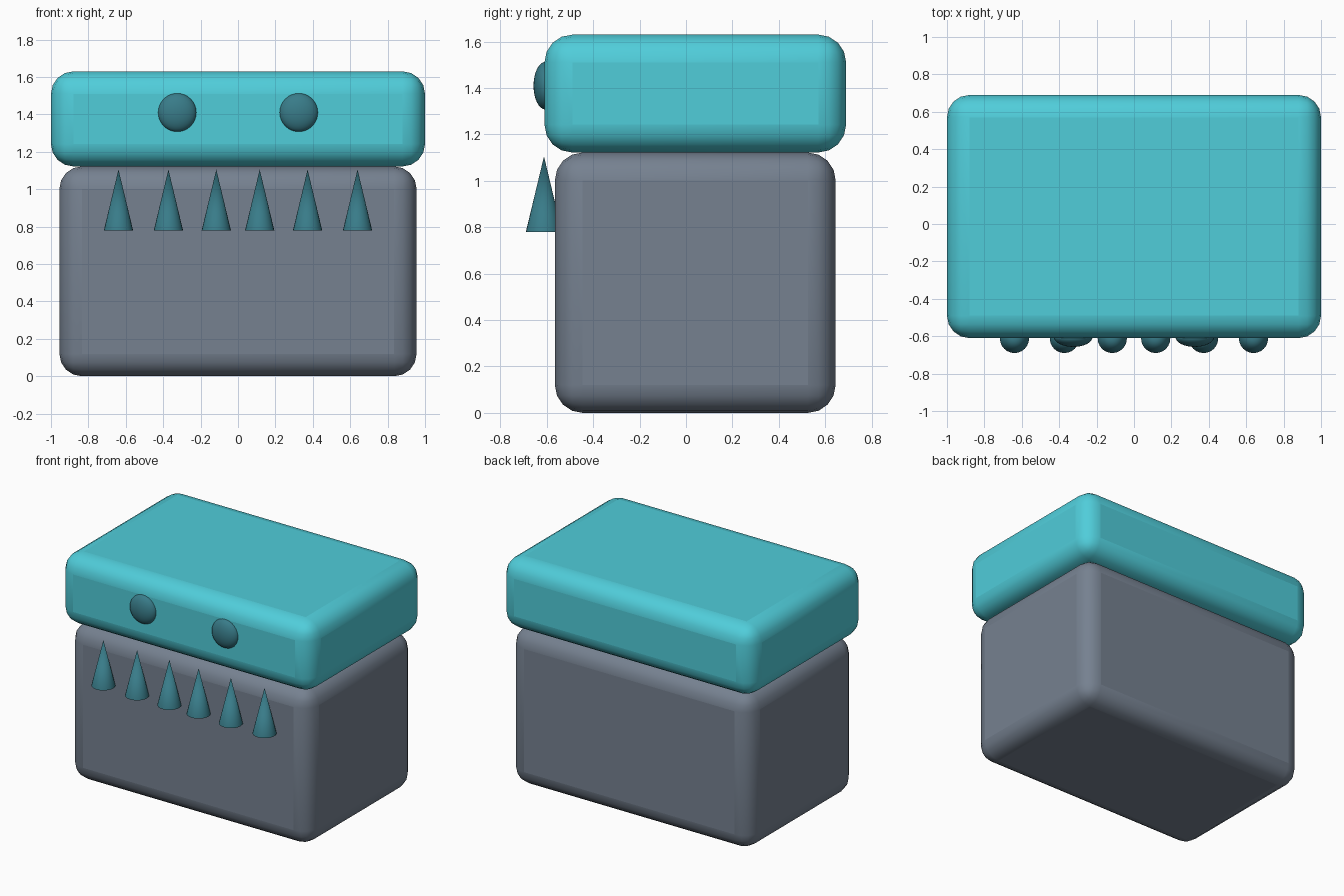
import bpy
import math

if "Cube" in bpy.data.objects:
    bpy.data.objects.remove(bpy.data.objects["Cube"])


def material(name, color):
    mat = bpy.data.materials.new(name)
    mat.diffuse_color = (*color, 1)
    mat.use_nodes = True
    mat.node_tree.nodes["Principled BSDF"].inputs["Base Color"].default_value = mat.diffuse_color
    return mat


def finish(obj, name, mat):
    obj.name = name
    obj.data.materials.append(mat)
    bpy.ops.object.shade_smooth_by_angle(angle=math.radians(40))


def rounded_box(name, lo, hi, radius, mat):
    center = [(a + b) / 2 for a, b in zip(lo, hi)]
    bpy.ops.mesh.primitive_cube_add(size=1, location=center)
    obj = bpy.context.object
    obj.scale = [b - a for a, b in zip(lo, hi)]
    bpy.ops.object.transform_apply(location=False, rotation=False, scale=True)
    finish(obj, name, mat)
    bevel = obj.modifiers.new("rounded_edges", "BEVEL")
    bevel.width = radius
    bevel.segments = 4
    bevel.limit_method = "NONE"


grey = material("slate", (0.18, 0.22, 0.28))
cyan = material("cyan", (0.08, 0.61, 0.70))
teal = material("dark_teal", (0.04, 0.2, 0.25))

# Body and overhanging lid
rounded_box("body", (-0.955, -0.565, 0), (0.955, 0.645, 1.122), 0.12, grey)
rounded_box("lid", (-1, -0.61, 1.122), (1, 0.69, 1.63), 0.12, cyan)

for side, label in ((-1, "left"), (1, "right")):
    # Flattened eyes on the lid front
    bpy.ops.mesh.primitive_uv_sphere_add(
        segments=32, ring_count=16, radius=1, location=(side * 0.325, -0.605, 1.41))
    eye = bpy.context.object
    eye.scale = (0.103, 0.052, 0.103)
    finish(eye, f"{label}_eye", teal)

    # Upward pointing teeth along the body front
    for i, x in enumerate((0.116, 0.372, 0.639)):
        bpy.ops.mesh.primitive_cone_add(
            vertices=24, radius1=0.078, radius2=0, depth=0.325,
            location=(side * x, -0.612, 0.943))
        finish(bpy.context.object, f"{label}_tooth_{i + 1}", teal)
